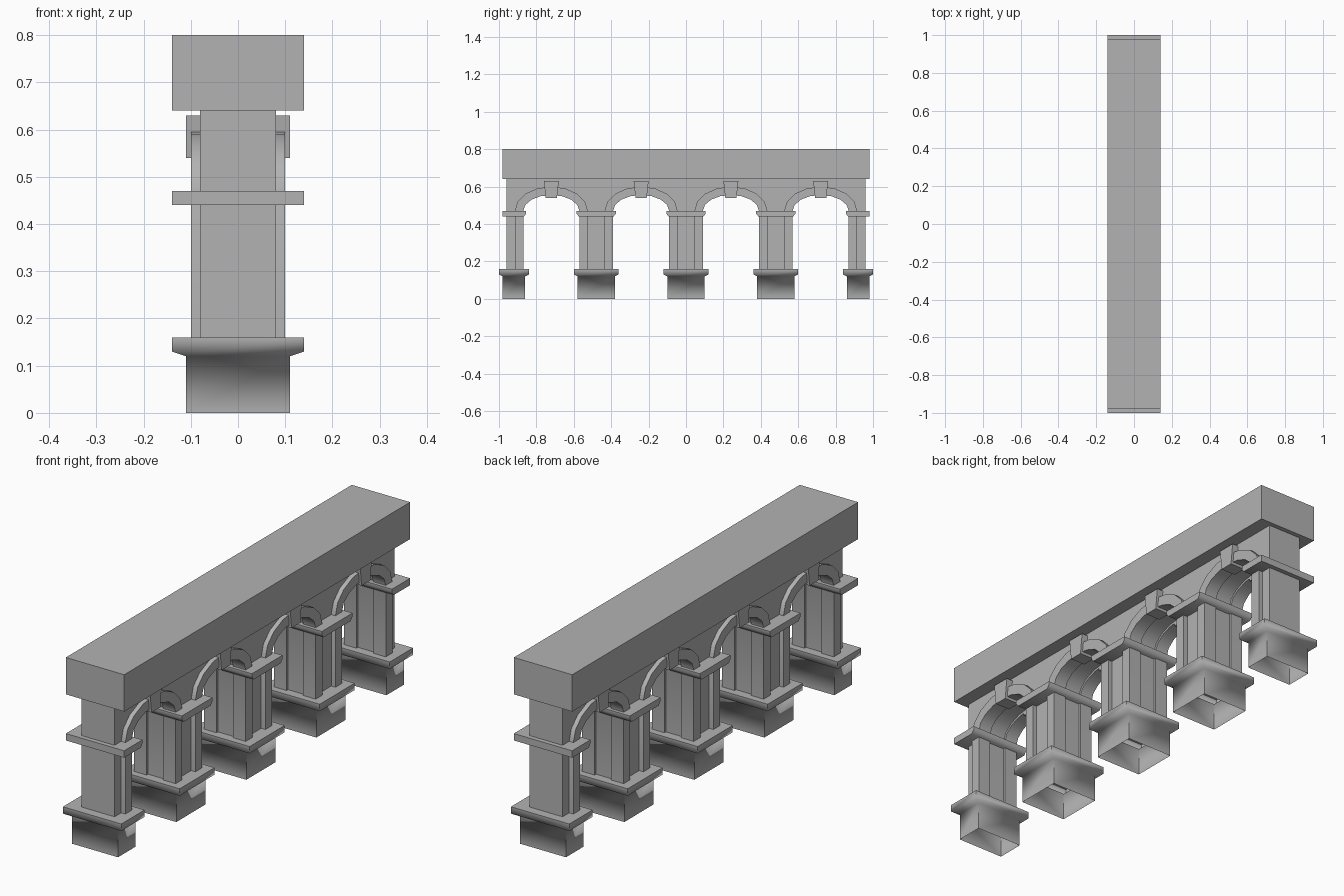
import bpy, bmesh, math

if "Cube" in bpy.data.objects:
    bpy.data.objects.remove(bpy.data.objects["Cube"])

PITCH = 0.48
CENTRES = [i * PITCH for i in range(-2, 3)]
ARCHES = [(i + 0.5) * PITCH for i in range(-2, 2)]
END = 0.96
SEG = 8

# Dark grey stone
stone = bpy.data.materials.new("stone")
stone.diffuse_color = (0.45, 0.45, 0.45, 1)
stone.use_nodes = True
stone.node_tree.nodes["Principled BSDF"].inputs["Base Color"].default_value = stone.diffuse_color


def finish(name, bm, angle):
    bmesh.ops.recalc_face_normals(bm, faces=bm.faces)
    mesh = bpy.data.meshes.new(name)
    bm.to_mesh(mesh)
    bm.free()
    mesh.materials.append(stone)
    mesh.shade_smooth()
    mesh.set_sharp_from_angle(angle=math.radians(angle))
    obj = bpy.data.objects.new(name, mesh)
    bpy.context.collection.objects.link(obj)
    return obj


def extrude_x(name, outline, x0, x1, angle=40):
    """Extrude a (y, z) outline from x0 to x1."""
    bm = bmesh.new()
    face = bm.faces.new([bm.verts.new((x0, y, z)) for y, z in outline])
    new = bmesh.ops.extrude_face_region(bm, geom=[face])["geom"]
    verts = [v for v in new if isinstance(v, bmesh.types.BMVert)]
    bmesh.ops.translate(bm, verts=verts, vec=(x1 - x0, 0, 0))
    return finish(name, bm, angle)


def loft(name, rings, angle=75):
    """Stack rectangles (half_x, y0, y1, z), open below and closed on top."""
    bm = bmesh.new()
    loops = [[bm.verts.new(p) for p in
              ((-hx, a, z), (hx, a, z), (hx, b, z), (-hx, b, z))]
             for hx, a, b, z in rings]
    for lo, hi in zip(loops, loops[1:]):
        for i in range(4):
            j = (i + 1) % 4
            bm.faces.new((lo[i], lo[j], hi[j], hi[i]))
    bm.faces.new(loops[-1])
    return finish(name, bm, angle)


def arch(cy, a, b, spring=0.47):
    return [(cy - a * math.cos(math.pi * i / SEG),
             spring + b * math.sin(math.pi * i / SEG)) for i in range(SEG + 1)]


def span(c, half, overhang):
    """Pier extent along y; the end piers are halves with a small overhang."""
    return max(c - half, -END - overhang), min(c + half, END + overhang)


# Top beam
extrude_x("top_beam", [(-0.98, 0.64), (0.98, 0.64), (0.98, 0.8), (-0.98, 0.8)],
          -0.14, 0.14)

# Wall with pier cores and arched openings
outline = [(-END, 0.64), (-END, 0.14)]
for cy in ARCHES:
    outline += [(cy - 0.16, 0.14)] + arch(cy, 0.16, 0.095) + [(cy + 0.16, 0.14)]
outline += [(END, 0.14), (END, 0.64)]
extrude_x("arcade_wall", outline, -0.08, 0.08)

# Arch frames with jambs, and keystones, on both faces of the wall
for cy in ARCHES:
    frame = ([(cy - 0.195, 0.15)] + arch(cy, 0.195, 0.13) + [(cy + 0.195, 0.15),
             (cy + 0.15, 0.15)] + arch(cy, 0.15, 0.085)[::-1] + [(cy - 0.15, 0.15)])
    key = [(cy - 0.03, 0.54), (cy + 0.03, 0.54), (cy + 0.04, 0.63), (cy - 0.04, 0.63)]
    for s in (-1, 1):
        extrude_x("arch_frame", frame, s * 0.04, s * 0.10)
        extrude_x("keystone", key, s * 0.04, s * 0.11)

for c in CENTRES:
    # Plinth with softly flared cap
    a, b = span(c, 0.10, 0.02)
    loft("plinth", [(0.11, a, b, 0), (0.11, a, b, 0.12),
                    (0.14, a - 0.02, b + 0.02, 0.13),
                    (0.14, a - 0.02, b + 0.02, 0.16)])
    # Impost slab with softened lower edges towards the openings
    a, b = span(c, 0.105, 0.02)
    ca = 0.012 if c > -0.9 else 0
    cb = 0.012 if c < 0.9 else 0
    extrude_x("impost", [(a + ca, 0.44), (b - cb, 0.44), (b, 0.455), (b, 0.47),
                         (a, 0.47), (a, 0.455)], -0.14, 0.14, 75)
